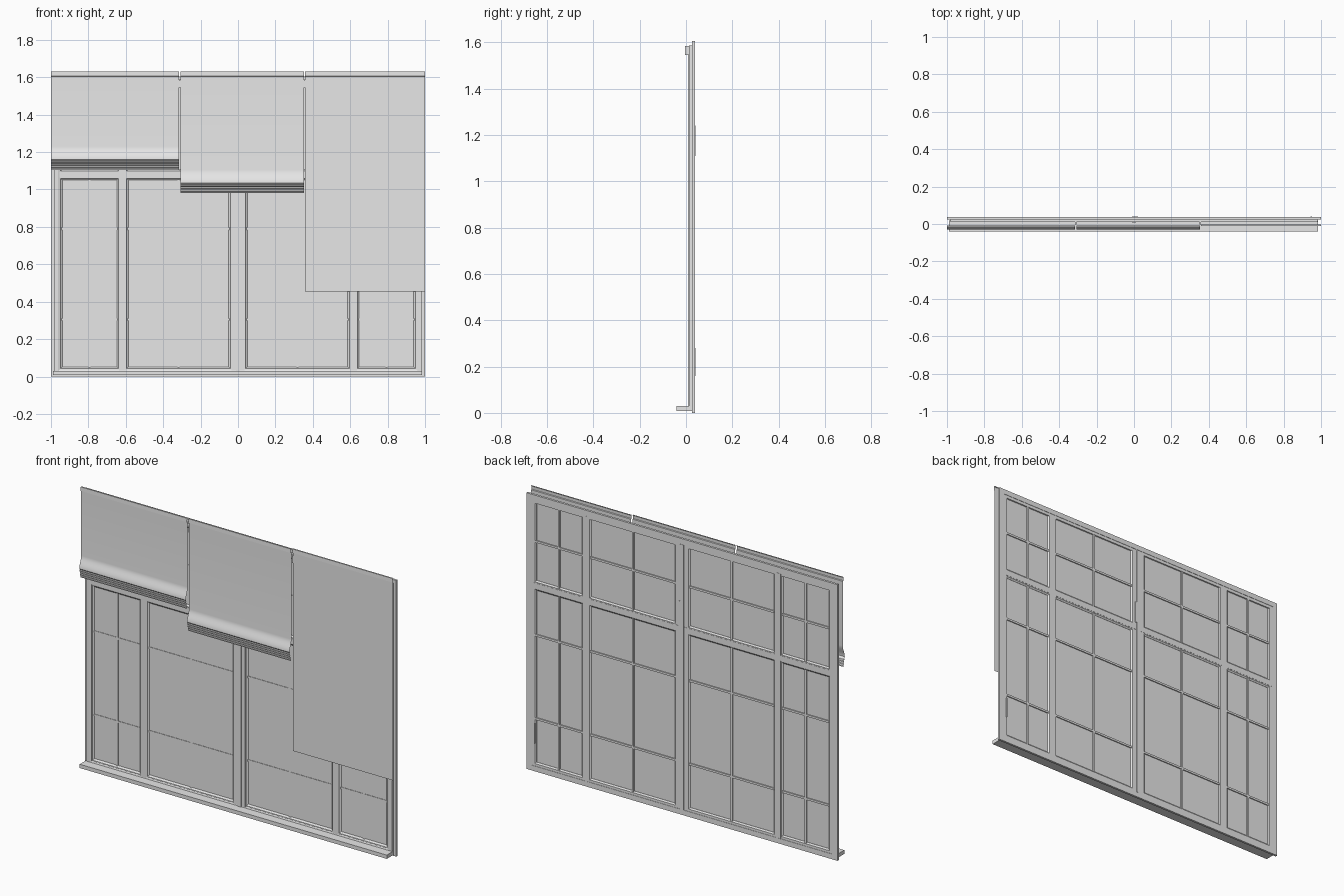
import bpy, bmesh, math

cube = bpy.data.objects.get("Cube")
if cube:
    bpy.data.objects.remove(cube, do_unlink=True)

grey = bpy.data.materials.new("pale_grey")
grey.use_nodes = True
grey.diffuse_color = (0.8, 0.8, 0.8, 1)
grey.node_tree.nodes["Principled BSDF"].inputs["Base Color"].default_value = (0.8, 0.8, 0.8, 1)


def finish(bm, name, smooth=False):
    mesh = bpy.data.meshes.new(name)
    bmesh.ops.recalc_face_normals(bm, faces=bm.faces)
    bm.to_mesh(mesh)
    bm.free()
    mesh.materials.append(grey)
    obj = bpy.data.objects.new(name, mesh)
    bpy.context.collection.objects.link(obj)
    if smooth:
        bpy.ops.object.select_all(action='DESELECT')
        obj.select_set(True)
        bpy.context.view_layer.objects.active = obj
        bpy.ops.object.shade_smooth_by_angle(angle=math.radians(30))
    return obj


def box(name, x, y, z):
    """Box from (min, max) pairs."""
    bm = bmesh.new()
    bmesh.ops.create_cube(bm, size=1)
    for v in bm.verts:
        v.co = [r[0] + (c + 0.5) * (r[1] - r[0]) for c, r in zip(v.co, (x, y, z))]
    return finish(bm, name)


def ring(name, x, z, profile):
    """Mitred rectangular frame; profile holds (inset, y) points, closed."""
    bm = bmesh.new()
    loops = []
    for d, y in profile:
        x0, x1, z0, z1 = x[0] + d, x[1] - d, z[0] + d, z[1] - d
        loops.append([bm.verts.new(p) for p in
                      ((x0, y, z0), (x1, y, z0), (x1, y, z1), (x0, y, z1))])
    for i, a in enumerate(loops):
        b = loops[(i + 1) % len(loops)]
        for k in range(4):
            n = (k + 1) % 4
            bm.faces.new((a[k], a[n], b[n], b[k]))
    return finish(bm, name)


def sheet(name, x, profile):
    """Thin cloth: (y, z) profile swept along x."""
    bm = bmesh.new()
    rows = [[bm.verts.new((px, y, z)) for px in x] for y, z in profile]
    for a, b in zip(rows, rows[1:]):
        bm.faces.new((a[0], a[1], b[1], b[0]))
    return finish(bm, name, smooth=True)


# Outer frame, back flange and sill
ring("back_flange", (-1, 1), (0, 1.605),
     [(0, 0.025), (0.03, 0.025), (0.03, 0.038), (0, 0.038)])
ring("outer_frame", (-0.982, 0.982), (0.008, 1.587),
     [(0, 0.012), (0.02, 0.012), (0.03, 0.016), (0.03, 0.036), (0, 0.036)])
box("sill", (-0.99, 0.985), (-0.04, 0.02), (0.008, 0.03))

# Posts and transom
for side, cx in (("right", -0.617), ("left", 0.617)):
    box(side + "_mullion", (cx - 0.018, cx + 0.018), (0.014, 0.037), (0.03, 1.57))
box("centre_post", (-0.036, 0.036), (0.014, 0.036), (0.03, 1.57))
box("centre_cover_strip", (-0.012, 0.012), (0.009, 0.039), (0.03, 1.57))
box("transom", (-0.96, 0.96), (0.015, 0.037), (1.064, 1.094))

# Sashes, glass and glazing bars
columns = [(-0.955, -0.632), (-0.602, -0.034), (0.034, 0.602), (0.632, 0.955)]
rows = [((0.036, 1.066), (0.305, 0.79)), ((1.092, 1.572), (1.335,))]
sash_profile = [(0, 0.017), (0.007, 0.017), (0.009, 0.020), (0.016, 0.025),
                (0.016, 0.030), (0.008, 0.036), (0, 0.036)]
bar = 0.006
for r, (z, bar_heights) in enumerate(rows):
    for c, x in enumerate(columns):
        tag = ("lower_", "upper_")[r] + str(c + 1)
        ring("sash_" + tag, x, z, sash_profile)
        gx = (x[0] + 0.01, x[1] - 0.01)
        gz = (z[0] + 0.01, z[1] - 0.01)
        box("glass_" + tag, gx, (0.025, 0.029), gz)
        mid = (x[0] + x[1]) / 2
        box("vertical_bar_" + tag, (mid - bar, mid + bar), (0.0225, 0.035), gz)
        for h in bar_heights:
            box("horizontal_bar_" + tag, gx, (0.0225, 0.035), (h - bar, h + bar))

# Handles on the back
box("centre_handle", (0.012, 0.022), (0.03, 0.04), (1.11, 1.24))
box("side_handle", (0.945, 0.952), (0.03, 0.04), (0.16, 0.28))


def blind(name, x, bottom, y, gathered):
    """Hanging shade with a header; gathered ones end in a bulge with folds."""
    profile = [(y + 0.004, 1.63), (y - 0.004, 1.63), (y - 0.005, 1.607), (y, 1.605)]
    if gathered:
        steps = 8
        for i in range(steps + 1):
            t = i / steps
            profile.append((y - 0.018 * t * t * (3 - 2 * t), bottom + 0.125 - 0.07 * t))
        # stacked folds stepping back below the bulge
        for i in range(4):
            z = bottom + 0.047 - 0.0125 * i
            front = y - 0.017 + 0.003 * i
            profile += [(front + 0.006, z), (front + 0.001, z - 0.002),
                        (front + 0.002, z - 0.009)]
    else:
        profile.append((y, bottom))
    sheet(name, x, profile)


# Three shades at different heights
blind("right_blind", (-1.0, -0.315), 1.105, -0.012, True)
blind("middle_blind", (-0.307, 0.352), 0.98, -0.012, True)
blind("left_blind", (0.357, 1.0), 0.455, -0.006, False)
for side, cx in (("right", -0.311), ("left", 0.3545)):
    box(side + "_blind_bracket", (cx - 0.004, cx + 0.004), (-0.004, 0.014), (1.545, 1.585))
